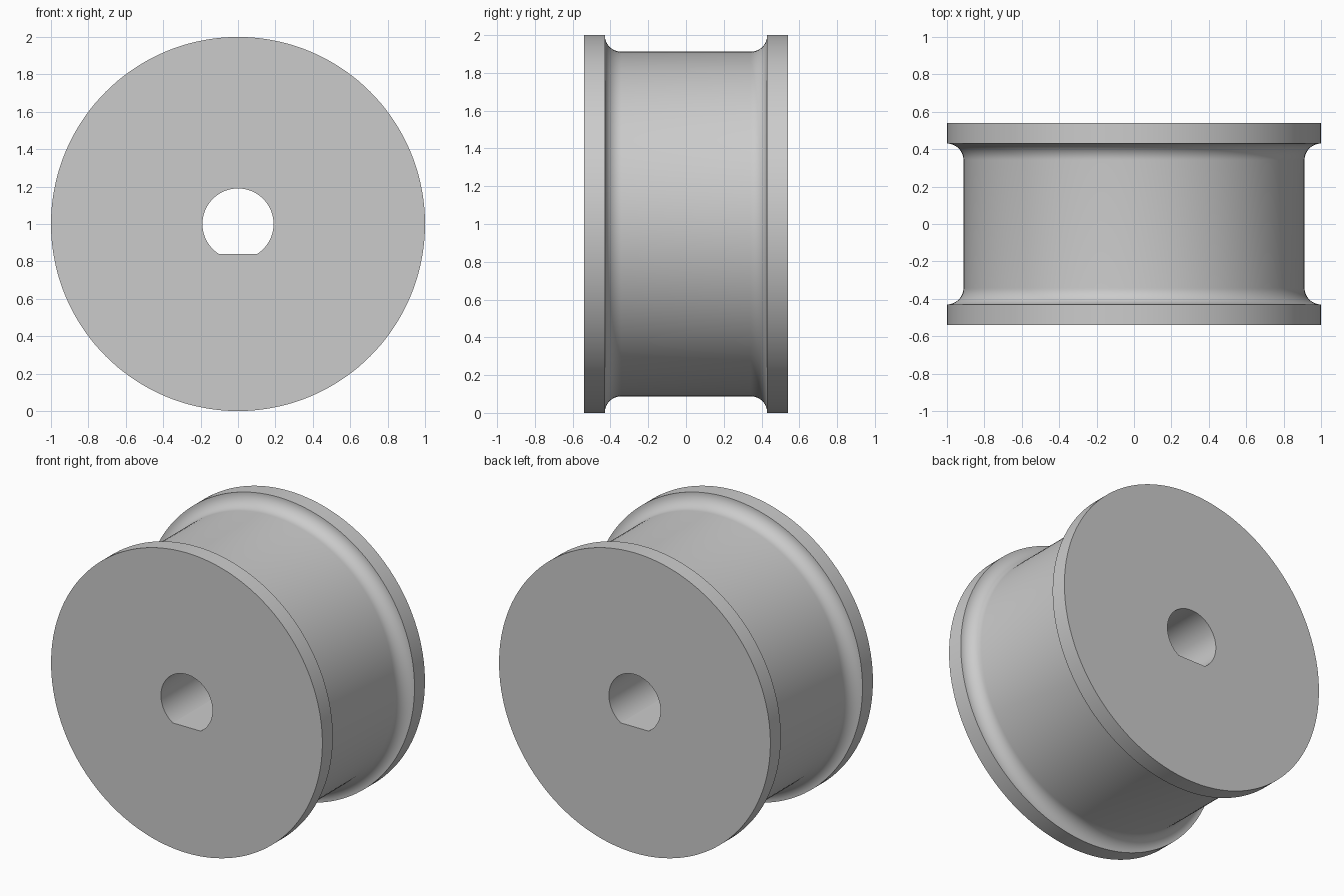
import bpy, bmesh, math

cube = bpy.data.objects.get("Cube")
if cube:
    bpy.data.objects.remove(cube, do_unlink=True)

SEGMENTS = 144
RIM, HALF_WIDTH, FLANGE_INNER = 1.0, 0.54, 0.43
FILLET = 0.088
BORE = 0.19
FLAT_ANGLE = math.radians(57.5)          # where the bore's flat begins
FLAT_DEPTH = BORE * math.sin(FLAT_ANGLE)

grey = bpy.data.materials.new("plain grey")
grey.use_nodes = True
colour = (0.6, 0.6, 0.6, 1)
grey.diffuse_color = colour
grey.node_tree.nodes["Principled BSDF"].inputs["Base Color"].default_value = colour


def bore_radius(angle):
    """Radius of the D-shaped bore, flat at the bottom."""
    down = -math.sin(angle)
    return min(BORE, FLAT_DEPTH / down) if down > 0 else BORE


# Half profile (radius, y): flange rim, then the concave fillet to the core
half = [(RIM, HALF_WIDTH)]
for i in range(13):
    a = math.pi / 2 * i / 12
    half.append((RIM - FILLET * math.sin(a),
                 FLANGE_INNER - FILLET + FILLET * math.cos(a)))
profile = [(r, -y) for r, y in half] + [(r, y) for r, y in reversed(half)]
# Closing the profile with two bore rings makes the flat end faces and the bore
profile += [(None, HALF_WIDTH), (None, -HALF_WIDTH)]

bm = bmesh.new()
rings = []
for radius, y in profile:
    ring = []
    for s in range(SEGMENTS):
        a = 2 * math.pi * s / SEGMENTS
        r = bore_radius(a) if radius is None else radius
        ring.append(bm.verts.new((r * math.cos(a), y, 1 + r * math.sin(a))))
    rings.append(ring)
for k, ring in enumerate(rings):
    following = rings[(k + 1) % len(rings)]
    for s in range(SEGMENTS):
        t = (s + 1) % SEGMENTS
        bm.faces.new((ring[s], ring[t], following[t], following[s]))
bmesh.ops.recalc_face_normals(bm, faces=bm.faces[:])

mesh = bpy.data.meshes.new("flanged_roller")
bm.to_mesh(mesh)
bm.free()
mesh.materials.append(grey)
roller = bpy.data.objects.new("flanged_roller", mesh)
bpy.context.collection.objects.link(roller)

bpy.ops.object.select_all(action="DESELECT")
roller.select_set(True)
bpy.context.view_layer.objects.active = roller
bpy.ops.object.shade_smooth_by_angle(angle=math.radians(30))
